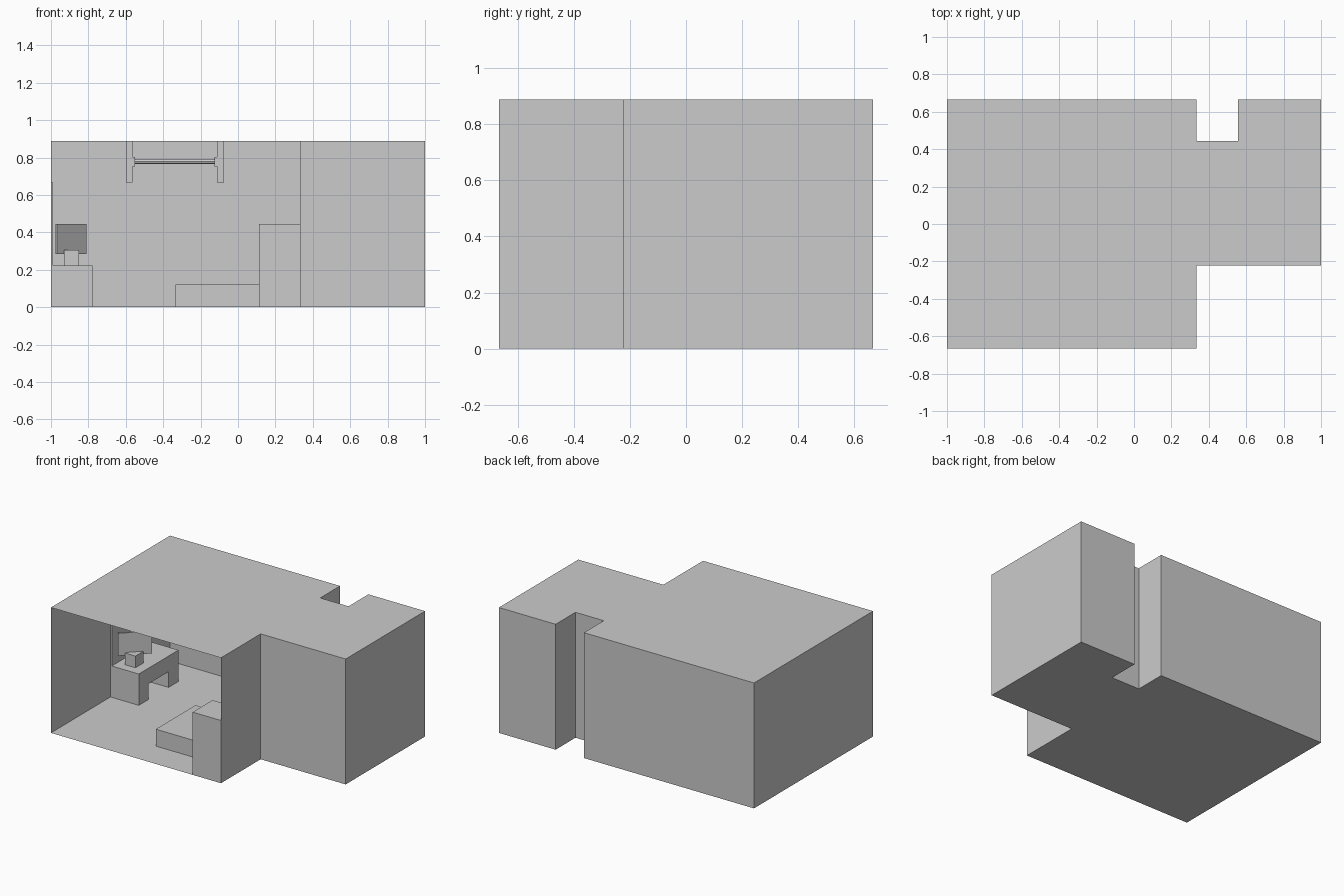
import bpy, bmesh
from math import radians

if "Cube" in bpy.data.objects:
    bpy.data.objects.remove(bpy.data.objects["Cube"])

U = 2 / 9          # floor-plan grid cell
H = 4 * U          # ceiling height


def finish(name, bm):
    mesh = bpy.data.meshes.new(name)
    bm.to_mesh(mesh)
    bm.free()
    ob = bpy.data.objects.new(name, mesh)
    bpy.context.collection.objects.link(ob)
    return ob


def extrude(name, outline, to_point, offset, skip=None):
    """Extrude a 2D outline; optionally leave out one side face."""
    bm = bmesh.new()
    a = [bm.verts.new(to_point(p)) for p in outline]
    b = [bm.verts.new([c + d for c, d in zip(to_point(p), offset)]) for p in outline]
    n = len(outline)
    sides = [bm.faces.new((a[i], a[(i + 1) % n], b[(i + 1) % n], b[i])) for i in range(n)]
    bm.faces.new(a[::-1])
    bm.faces.new(b)
    bmesh.ops.recalc_face_normals(bm, faces=bm.faces)
    if skip is not None:
        bmesh.ops.delete(bm, geom=[sides[skip]], context='FACES_ONLY')
    return finish(name, bm)


def box(name, x, y, z):
    bm = bmesh.new()
    bmesh.ops.create_cube(bm, size=1)
    for v in bm.verts:
        v.co = [(r[0] + r[1]) / 2 + c * (r[1] - r[0]) for r, c in zip((x, y, z), v.co)]
    return finish(name, bm)


# Thin room shell: main room, passage and side room, open at the front
plan = [(-1, -3 * U), (1.5 * U, -3 * U), (1.5 * U, -U), (1, -U), (1, 3 * U),
        (2.5 * U, 3 * U), (2.5 * U, 2 * U), (1.5 * U, 2 * U), (1.5 * U, 3 * U), (-1, 3 * U)]
extrude("room_shell", plan, lambda p: (p[0], p[1], 0), (0, 0, H), skip=0)

# Desk with knee space, drawn as a side profile against the left wall
desk = [(0, 0), (U / 2, 0), (U / 2, U / 2), (1.5 * U, U / 2),
        (1.5 * U, 0), (2 * U, 0), (2 * U, U), (0, U)]
extrude("desk", desk, lambda p: (-1, p[0], p[1]), (U, 0, 0))

# Window panel above the desk
box("window_panel", (-1, -0.99), (0, 2 * U), (U, 3 * U))

# Angled screen and its stand
screen = box("screen", (-U / 2, U / 2), (-0.006, 0.006), (0.285, 2 * U))
screen.location = (-0.893, 0.122, 0)
screen.rotation_euler.z = radians(45)
box("screen_stand", (-0.93, -0.85), (0.065, 0.153), (U, 0.305))

# Bed and cabinet by the right wall
box("bed", (-1.5 * U, 1.5 * U), (-2 * U, 0), (0, 0.12))
box("cabinet_lower", (U / 2, 1.5 * U), (-3 * U, -2 * U), (0, U))
box("cabinet_upper", (U / 2, 1.5 * U), (-3 * U, -2 * U), (U, 2 * U))

# Hanging rail: two ceiling hangers, collars and a bar
cx, ry = -0.3375, 0.5
for side, s in (("left", -1), ("right", 1)):
    def span(p, q):
        return tuple(sorted((cx + s * p, cx + s * q)))
    box(f"{side}_hanger", span(0.226, 0.262), (ry - 0.018, ry + 0.018), (3 * U, H))
    box(f"{side}_collar", span(0.212, 0.226), (ry - 0.025, ry + 0.025), (0.753, 0.803))
bpy.ops.mesh.primitive_cylinder_add(vertices=12, radius=0.013, depth=0.43,
                                    location=(cx, ry, 0.778), rotation=(0, radians(90), 0))
bpy.context.object.name = "rail_bar"
bpy.ops.object.shade_smooth_by_angle()
